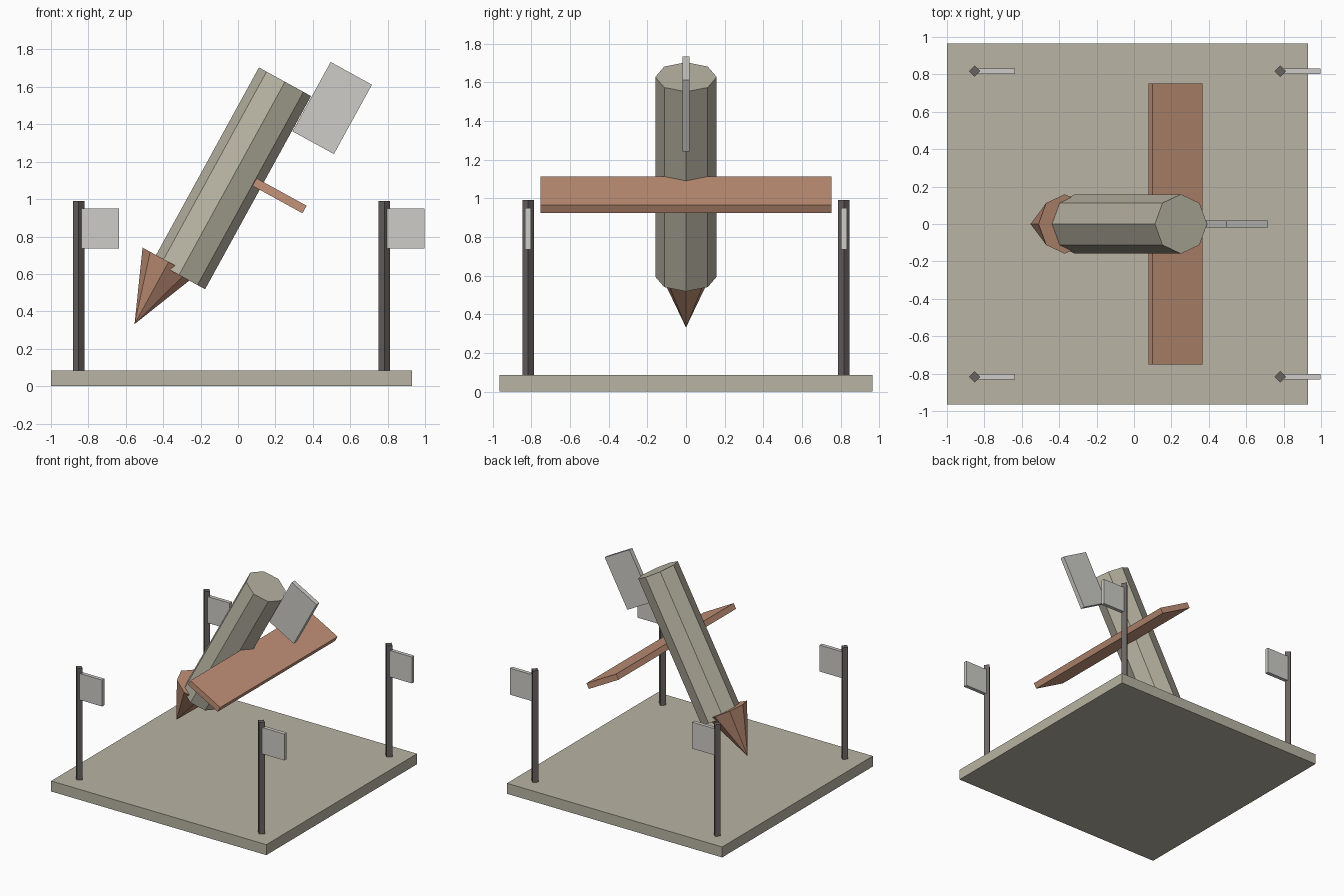
import bpy
import math

cube = bpy.data.objects.get("Cube")
if cube:
    bpy.data.objects.remove(cube, do_unlink=True)

TILT = math.radians(28.75)  # lean of the aircraft about the y axis


def make_material(name, rgb):
    """Flat material from 0-255 display values."""
    lin = [((c / 255 + 0.055) / 1.055) ** 2.4 for c in rgb]
    mat = bpy.data.materials.new(name)
    mat.use_nodes = True
    mat.diffuse_color = (*lin, 1)
    mat.node_tree.nodes["Principled BSDF"].inputs["Base Color"].default_value = (*lin, 1)
    return mat


stone = make_material("warm_grey", (184, 180, 163))
copper = make_material("copper_brown", (195, 146, 120))
pale = make_material("pale_grey", (205, 204, 199))
dark = make_material("dark_grey", (105, 99, 97))


def finish(name, mat):
    obj = bpy.context.object
    obj.name = name
    obj.data.name = name
    obj.data.materials.append(mat)
    return obj


def box(name, mat, centre, size, tilt=0):
    bpy.ops.mesh.primitive_cube_add(size=1, location=centre, rotation=(0, tilt, 0))
    obj = finish(name, mat)
    obj.scale = size
    return obj


def prism(name, mat, centre, sides, bottom, top, depth, tilt=0):
    bpy.ops.mesh.primitive_cone_add(vertices=sides, radius1=bottom, radius2=top,
                                    depth=depth, location=centre, rotation=(0, tilt, 0))
    return finish(name, mat)


# Ground slab
box("base_slab", stone, (-0.035, 0, 0.0425), (1.93, 1.93, 0.085))

# Corner posts with flags
for end, x in (("right", -0.852), ("left", 0.782)):
    for side, y in (("front", -0.817), ("back", 0.817)):
        prism(f"{side}_{end}_post", dark, (x, y, 0.52), 4, 0.03, 0.03, 0.94)
        box(f"{side}_{end}_flag", pale, (x + 0.108, y, 0.842), (0.216, 0.03, 0.214))

# Leaning aircraft
prism("fuselage", stone, (-0.032, 0, 1.111), 8, 0.159, 0.159, 1.178, TILT)
prism("nose_cone", copper, (-0.462, 0, 0.498), 8, 0, 0.159, 0.379, TILT)
box("wing", copper, (0.222, 0, 1.018), (0.305, 1.504, 0.046), TILT)
box("tail_fin", pale, (0.504, 0, 1.487), (0.252, 0.037, 0.423), TILT)
